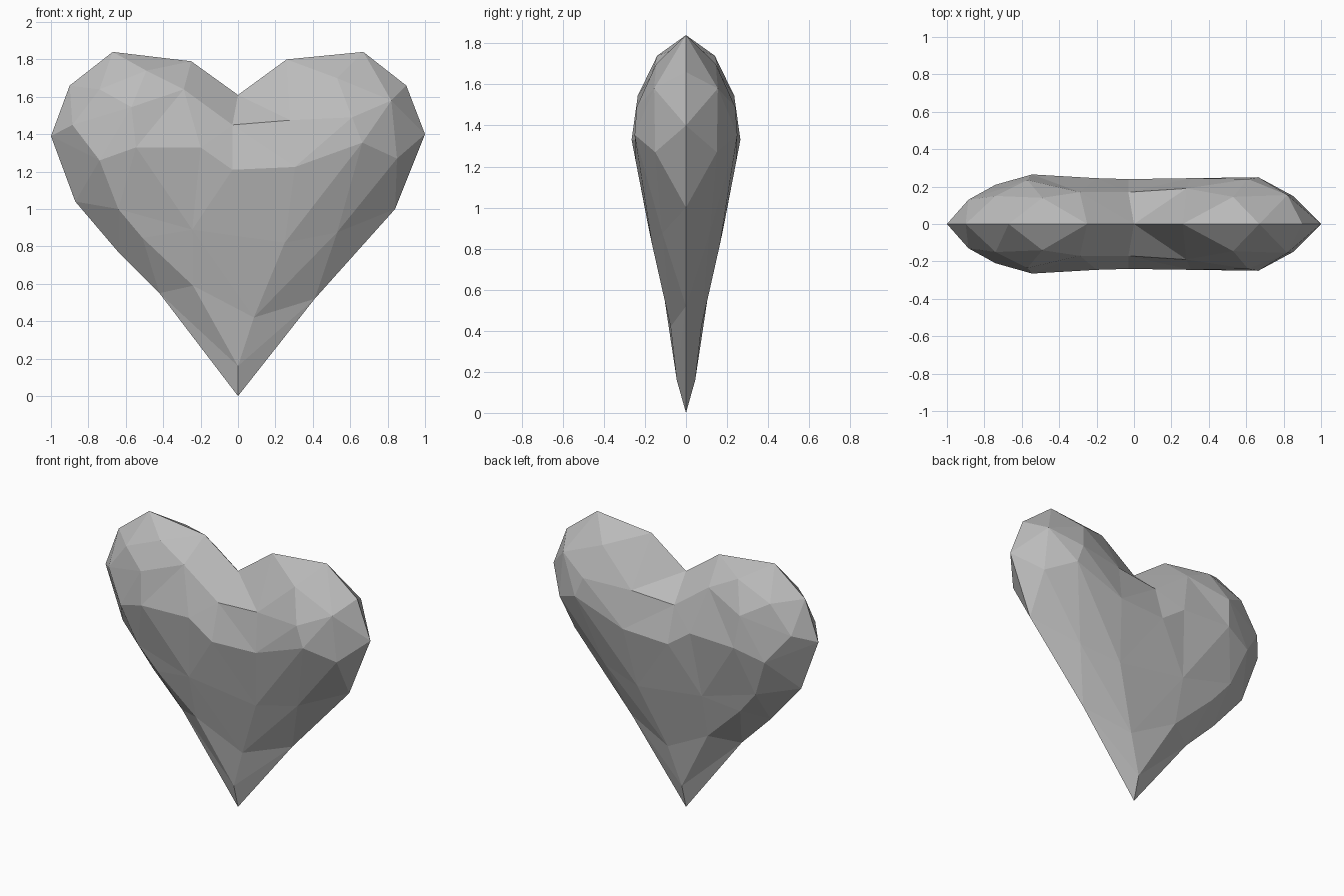
import bpy
import bmesh
from mathutils import Vector
from mathutils.geometry import delaunay_2d_cdt

default_cube = bpy.data.objects.get("Cube")
if default_cube:
    bpy.data.objects.remove(default_cube, do_unlink=True)

# Material
stone = bpy.data.materials.new("grey stone")
stone.use_nodes = True
grey = (0.5, 0.5, 0.5, 1)
stone.diffuse_color = grey
stone.node_tree.nodes["Principled BSDF"].inputs["Base Color"].default_value = grey

# Heart outline in the middle plane: x, z, counter-clockwise from the tip
outline = [
    (0, 0), (.41, .52), (.84, 1), (1, 1.4), (.9, 1.66), (.67, 1.84),
    (.26, 1.8), (0, 1.61), (-.25, 1.79), (-.67, 1.84), (-.9, 1.66),
    (-1, 1.39), (-.87, 1.04), (-.64, .77), (-.42, .55),
]

# Facet corners of one side: name -> x, z, depth
corners = {
    "tip": (0, .16, .045),
    "keel": (.085, .42, .075),
    "right_low": (.25, .82, .165),
    "right_flank": (.53, .875, .115),
    "right_edge": (.85, 1.27, .15),
    "right_crown": (.82, 1.58, .155),
    "right_top": (.53, 1.7, .145),
    "right_brow": (.61, 1.49, .24),
    "right_mid": (.28, 1.475, .19),
    "right_belly": (.305, 1.225, .245),
    "right_cheek": (.665, 1.355, .25),
    "cleft": (-.03, 1.45, .17),
    "chest": (-.03, 1.21, .24),
    "left_belly": (-.2, 1.33, .245),
    "left_cheek": (-.545, 1.33, .265),
    "left_mid": (-.29, 1.64, .17),
    "left_top": (-.49, 1.74, .14),
    "left_brow": (-.57, 1.545, .235),
    "left_crown": (-.74, 1.64, .15),
    "left_edge": (-.885, 1.45, .13),
    "left_side": (-.74, 1.26, .21),
    "left_flank": (-.64, 1, .165),
    "left_low": (-.51, .845, .145),
    "left_keel": (-.24, .59, .11),
    "heart_centre": (-.245, .89, .18),
}

# Creases that must appear as edges between facets
creases = [
    "left_edge left_side left_cheek left_belly chest right_belly right_cheek",
    "left_crown left_brow left_top",
    "left_brow left_mid cleft right_mid right_brow right_crown",
    "cleft chest",
    "right_mid right_top right_brow right_cheek right_edge right_crown",
    "right_edge right_flank right_low right_cheek",
    "left_side left_flank left_low left_keel keel tip",
    "left_cheek heart_centre keel right_flank",
    "heart_centre left_flank",
    "heart_centre left_low",
    "chest heart_centre right_low",
    "keel right_low right_belly",
]

# Triangulate one side inside the outline
names = list(corners)
rim = len(outline)
index = {name: rim + i for i, name in enumerate(names)}
flat = [Vector(p) for p in outline] + [Vector(corners[n][:2]) for n in names]
depth = [0] * rim + [corners[n][2] for n in names]
edges = [(i, (i + 1) % rim) for i in range(rim)]
for crease in creases:
    chain = [index[name] for name in crease.split()]
    edges += zip(chain, chain[1:])
edges += [(0, index["tip"]), (outline.index((0, 1.61)), index["cleft"])]
points, _, triangles, sources, _, _ = delaunay_2d_cdt(flat, edges, [], 1, 1e-5)

# Build the front half and its mirrored back half
bm = bmesh.new()
for side in (-1, 1):
    verts = []
    for point, source in zip(points, sources):
        y = depth[source[0]] if source else 0.15
        verts.append(bm.verts.new((point.x, side * y, point.y)))
    for triangle in triangles:
        bm.faces.new([verts[i] for i in triangle])
bmesh.ops.remove_doubles(bm, verts=bm.verts, dist=0.0005)
bmesh.ops.recalc_face_normals(bm, faces=bm.faces)

mesh = bpy.data.meshes.new("faceted_heart")
bm.to_mesh(mesh)
bm.free()
mesh.materials.append(stone)
heart = bpy.data.objects.new("faceted_heart", mesh)
bpy.context.collection.objects.link(heart)
